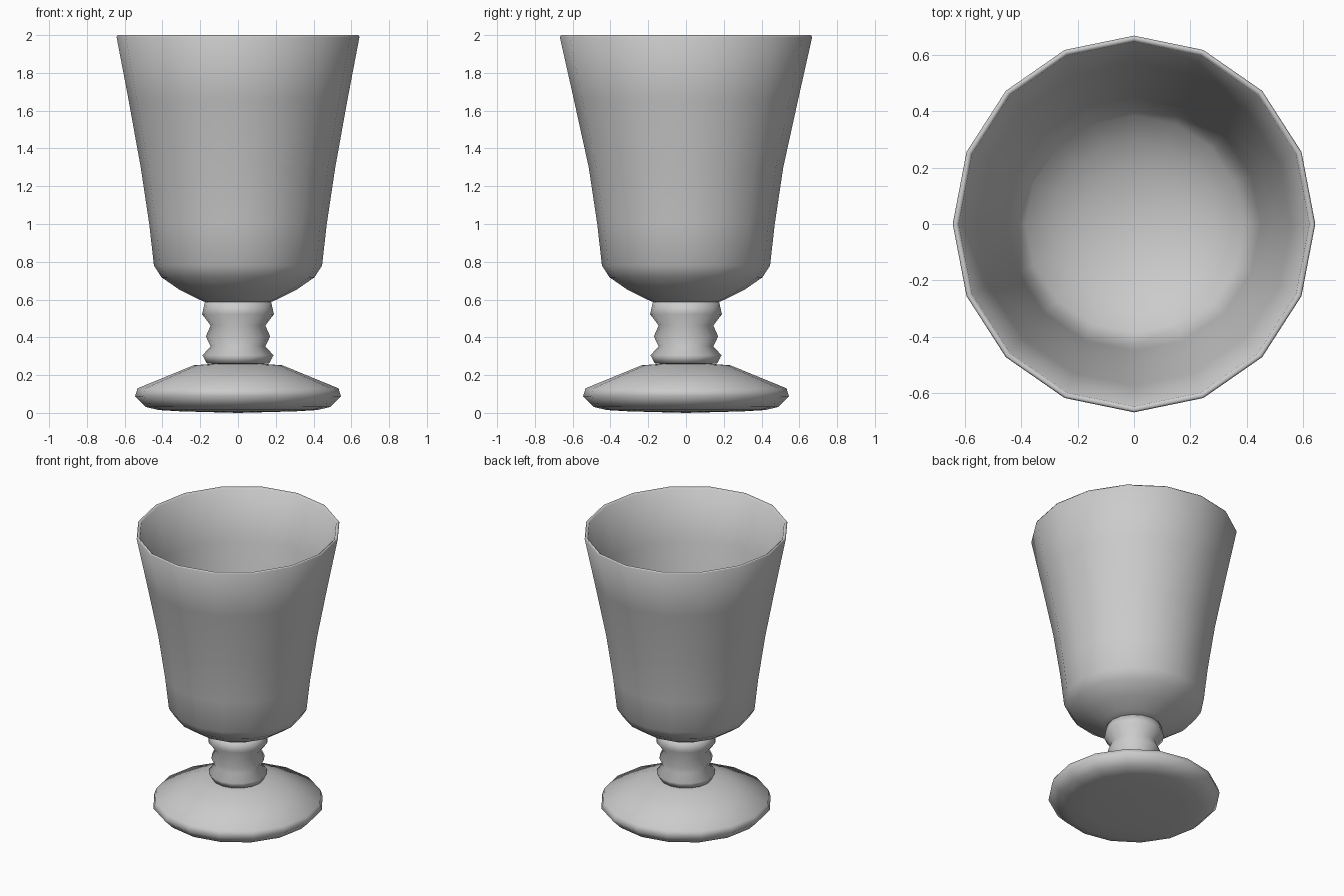
import bpy, bmesh, math

if "Cube" in bpy.data.objects:
    bpy.data.objects.remove(bpy.data.objects["Cube"])

SIDES = 16

def lathe(name, profile):
    """Revolve (rx, z) or (rx, z, ry) points around z; r = 0 makes a pole."""
    bm = bmesh.new()
    rings = []
    for p in profile:
        rx, z = p[0], p[1]
        ry = p[2] if len(p) > 2 else rx
        if rx == 0:
            rings.append([bm.verts.new((0, 0, z))])
        else:
            rings.append([bm.verts.new((rx * math.cos(2 * math.pi * i / SIDES),
                                        ry * math.sin(2 * math.pi * i / SIDES), z))
                          for i in range(SIDES)])
    for a, b in zip(rings, rings[1:]):
        for i in range(SIDES):
            j = (i + 1) % SIDES
            quad = [a[i % len(a)], a[j % len(a)], b[j % len(b)], b[i % len(b)]]
            bm.faces.new(list(dict.fromkeys(quad)))
    bmesh.ops.recalc_face_normals(bm, faces=bm.faces[:])
    for f in bm.faces:
        f.smooth = True
    mesh = bpy.data.meshes.new(name)
    bm.to_mesh(mesh)
    bm.free()
    obj = bpy.data.objects.new(name, mesh)
    bpy.context.collection.objects.link(obj)
    return obj

# Foot: rounded disc with a sloped top and slightly domed underside
lathe("foot", [(0, 0), (0.3, 0.008), (0.42, 0.015), (0.49, 0.032), (0.545, 0.088),
               (0.532, 0.13), (0.33, 0.213), (0.235, 0.252), (0.1, 0.262), (0, 0.262)])

# Stem: three stacked rings
lathe("stem", [(0, 0.25), (0.165, 0.262), (0.188, 0.305), (0.145, 0.352),
               (0.17, 0.405), (0.145, 0.463), (0.19, 0.522), (0.175, 0.59), (0, 0.6)])

# Bowl: outer wall, slightly oval rim, thin inner wall
lathe("bowl", [(0, 0.575), (0.17, 0.585), (0.21, 0.602), (0.31, 0.652), (0.405, 0.718),
               (0.445, 0.78), (0.47, 1.0), (0.515, 1.3), (0.58, 1.66, 0.594),
               (0.643, 1.99, 0.668), (0.637, 2.0, 0.662), (0.622, 1.99, 0.647),
               (0.559, 1.66, 0.573), (0.494, 1.3), (0.449, 1.0), (0.424, 0.79),
               (0.385, 0.735), (0.295, 0.675), (0.19, 0.625), (0, 0.605)])
